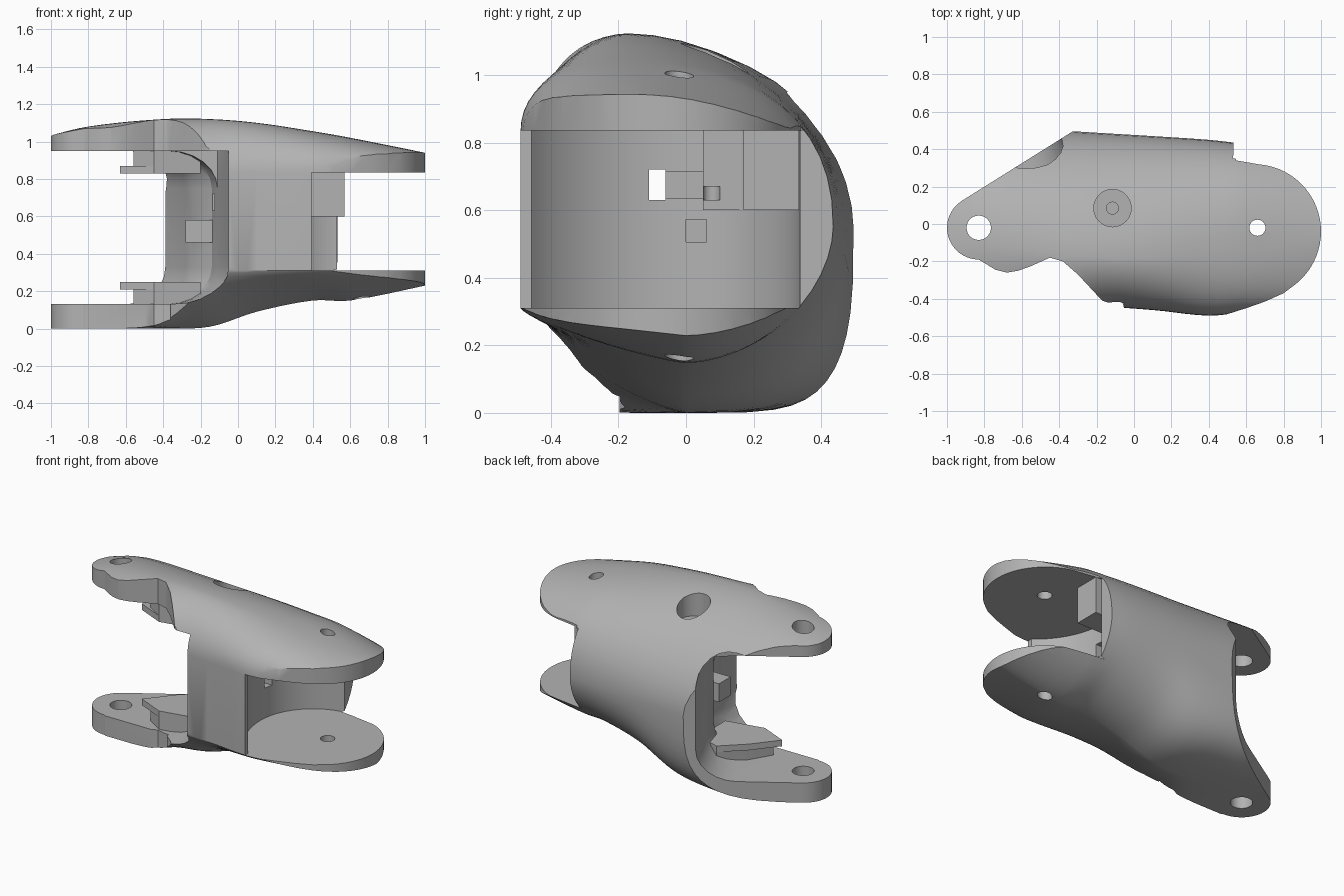
import bpy, bmesh, math
from math import sin, cos, pi, radians, sqrt

if "Cube" in bpy.data.objects:
    bpy.data.objects.remove(bpy.data.objects["Cube"])

grey = bpy.data.materials.new("grey_metal")
grey.use_nodes = True
colour = (0.45, 0.45, 0.45, 1)
grey.diffuse_color = colour
for node in grey.node_tree.nodes:
    if node.type == 'BSDF_PRINCIPLED':
        node.inputs["Base Color"].default_value = colour

helpers = []


def loft(name, loops):
    """Skin a list of equal-length closed loops and cap both ends."""
    bm = bmesh.new()
    rings = [[bm.verts.new(p) for p in loop] for loop in loops]
    for r0, r1 in zip(rings, rings[1:]):
        for k in range(len(r0)):
            m = (k + 1) % len(r0)
            bm.faces.new((r0[k], r0[m], r1[m], r1[k]))
    bm.faces.new(rings[0])
    bm.faces.new(rings[-1])
    bmesh.ops.recalc_face_normals(bm, faces=bm.faces[:])
    mesh = bpy.data.meshes.new(name)
    bm.to_mesh(mesh)
    bm.free()
    mesh.materials.append(grey)
    ob = bpy.data.objects.new(name, mesh)
    bpy.context.collection.objects.link(ob)
    return ob


def prism(name, outline, low, high, flare=0, depth=0):
    """Upright prism; flare slides its ends towards -x along a rounded curve."""
    levels = [(low, 0), (high, 0)]
    if flare:
        curve = [(depth * (1 - sin(a)), flare * (1 - cos(a)))
                 for a in [pi / 2 * i / 6 for i in range(6, -1, -1)]]
        levels = ([(low + d, s) for d, s in curve]
                  + [(high - d, s) for d, s in reversed(curve)])
    ob = loft(name, [[(x - s, y, z) for x, y in outline] for z, s in levels])
    ob.hide_render = True
    helpers.append(ob)
    return ob


def arc(cx, cy, r, start, end, steps=24):
    angles = [radians(start + (end - start) * i / steps) for i in range(steps + 1)]
    return [(cx + r * cos(a), cy + r * sin(a)) for a in angles]


def disc(name, cx, cy, r, low, high):
    return prism(name, arc(cx, cy, r, 0, 360, 40)[:-1], low, high)


def box(name, x0, x1, y0, y1, z0, z1):
    return prism(name, [(x0, y0), (x1, y0), (x1, y1), (x0, y1)], z0, z1)


# Lofted shell: x, front, back, crest, top, bottom,
# then roundness of the upper half, lower back and lower front
stations = [
    (-1.05, -.5, .52, -.1, 1.02, 0, 2.1, 4, 6),
    (-.8, -.5, .52, -.1, 1.08, 0, 2, 4, 6),
    (-.4, -.5, .5, -.16, 1.12, 0, 1.85, 3.6, 1.8),
    (-.15, -.45, .485, -.18, 1.12, .01, 1.85, 2.9, 1.35),
    (.1, -.46, .47, -.18, 1.1, .09, 1.95, 2.2, 1.3),
    (.4, -.49, .45, -.16, 1.055, .15, 2.15, 1.9, 1.3),
    (.6, -.47, .43, -.14, 1.02, .15, 2.3, 1.8, 1.25),
    (1.05, -.44, .42, -.1, .93, .24, 1.8, 1.7, 1.2)]


def blend(i, t):
    """Smooth interpolation between neighbouring stations."""
    a, b = stations[i], stations[i + 1]
    p, q = stations[max(i - 1, 0)], stations[min(i + 2, len(stations) - 1)]
    w = b[0] - a[0]
    out = [a[0] + w * t]
    for k in range(1, len(a)):
        m0 = (b[k] - p[k]) / (b[0] - p[0]) * w
        m1 = (q[k] - a[k]) / (q[0] - a[0]) * w
        d = b[k] - a[k]
        out.append(a[k] + t * m0 + t * t * (3 * d - 2 * m0 - m1) + t ** 3 * (m0 + m1 - 2 * d))
    return out


def section(x, front, back, crest, top, bottom, upper, low_back, low_front, n=12):
    def quarter(y_side, z_side, y_mid, z_mid, power, ks):
        pts = []
        for k in ks:
            a = pi / 2 * k / n
            c = max(cos(a), 0) ** (2 / power) if k < n else 0
            s = sin(a) ** (2 / power)
            pts.append((x, y_mid + (y_side - y_mid) * c, z_side + (z_mid - z_side) * s))
        return pts
    return (quarter(front, .83, crest, top, upper, range(n))
            + quarter(back, .55, crest, top, upper, range(n, 0, -1))
            + quarter(back, .55, 0, bottom, low_back, range(n))
            + quarter(front, .31, 0, bottom, low_front, range(n, -1, -1)))


rows = [blend(i, j / 5) for i in range(len(stations) - 1) for j in range(5)] + [stations[-1]]
body = loft("link_body", [section(*row) for row in rows])

# Plan outline with a round lug at each end
plan = (arc(.64, -.04, .36, 85, -50)
        + [(.8, -.37), (.7, -.415), (.6, -.45), (.38, -.52), (-.02, -.46), (-.17, -.41), (-.3, -.27),
           (-.38, -.2), (-.45, -.18), (-.55, -.225), (-.62, -.25), (-.68, -.26), (-.74, -.245)]
        + arc(-.83, -.02, .17, 270, 122, 16)
        + [(-.32, .5), (-.3, .6), (.53, .6), (.54, .42), (.545, .34)])
plan_prism = prism("plan_outline", plan, -.1, 1.3)

# Fork gaps at the two ends, and the trimmed front of the lower narrow plate
left_gap = prism("narrow_fork_gap", [
    (-1.4, -.8), (-.05, -.8), (-.05, -.4), (-.11, -.2), (-.14, -.04), (-.24, .06),
    (-.28, .2), (-.34, .34), (-.39, .46), (-.42, .8), (-1.4, .8)], .13, .95, .26, .2)
front_gap = prism("front_opening", [
    (-.9, -.8), (-.05, -.8), (-.05, -.4), (-.11, -.2), (-.9, -.2)], .4, .95)
lower_trim = box("lower_plate_trim", -.9, -.36, -.6, -.197, -.1, .3)
right_gap = prism("wide_fork_gap", arc(.57, -.04, .38, 96, 180) + arc(.72, -.04, .53, 181, 232)
                  + [(.39, -.7), (1.4, -.7), (1.4, .7), (.535, .7)], .31, .835)

# Stop blocks inside the forks
boss = [(-.63, -.09), (-.5, .07), (-.36, .2), (-.2, .15), (-.2, -.12), (-.45, -.17)]
ledge = [(-.56, -.1), (-.47, .05), (-.36, .2), (-.2, .15), (-.2, -.12), (-.45, -.17)]
blocks = [
    prism("lower_stop_foot", ledge, .08, .23),
    prism("lower_stop_lip", boss, .21, .25),
    prism("upper_stop_foot", ledge, .85, .98),
    prism("upper_stop_lip", boss, .83, .87),
    box("inner_lug", -.28, -.05, -.06, .06, .46, .58),
    box("wide_fork_stop", .22, .57, .17, .335, .6, .838),
    box("wide_fork_step", .1, .25, .05, .2, .6, .838)]

# Pivot holes, top recess and windows through the web
holes = [
    disc("narrow_pivot_hole", -.83, -.02, .065, -.2, 1.4),
    disc("wide_pivot_hole", .66, -.02, .043, -.2, 1.4),
    disc("top_recess", -.115, .085, .1, .94, 1.4),
    disc("top_recess_hole", -.115, .085, .032, .8, 1.2),
    box("web_window", -.4, .45, -.11, -.06, .63, .72),
    box("web_pocket", .08, .45, -.065, .05, .635, .715),
    box("lower_web_pocket", .08, .45, 0, .06, .505, .572),
    disc("web_notch", .25, .075, .025, .63, .67)]

steps = ([(plan_prism, 'INTERSECT')]
         + [(gap, 'DIFFERENCE') for gap in (left_gap, front_gap, lower_trim, right_gap)]
         + [(b, 'UNION') for b in blocks] + [(h, 'DIFFERENCE') for h in holes])
for tool, operation in steps:
    mod = body.modifiers.new(tool.name, 'BOOLEAN')
    mod.object = tool
    mod.operation = operation
    mod.solver = 'EXACT'

# Bake the cuts and drop the helpers
bpy.context.view_layer.update()
graph = bpy.context.evaluated_depsgraph_get()
baked = bpy.data.meshes.new_from_object(body.evaluated_get(graph))
body.modifiers.clear()
body.data = baked
for ob in helpers:
    bpy.data.objects.remove(ob)
baked.materials.clear()
baked.materials.append(grey)
for poly in baked.polygons:
    poly.material_index = 0

bpy.ops.object.select_all(action='DESELECT')
body.select_set(True)
bpy.context.view_layer.objects.active = body
bpy.ops.object.shade_smooth_by_angle(angle=radians(30))
